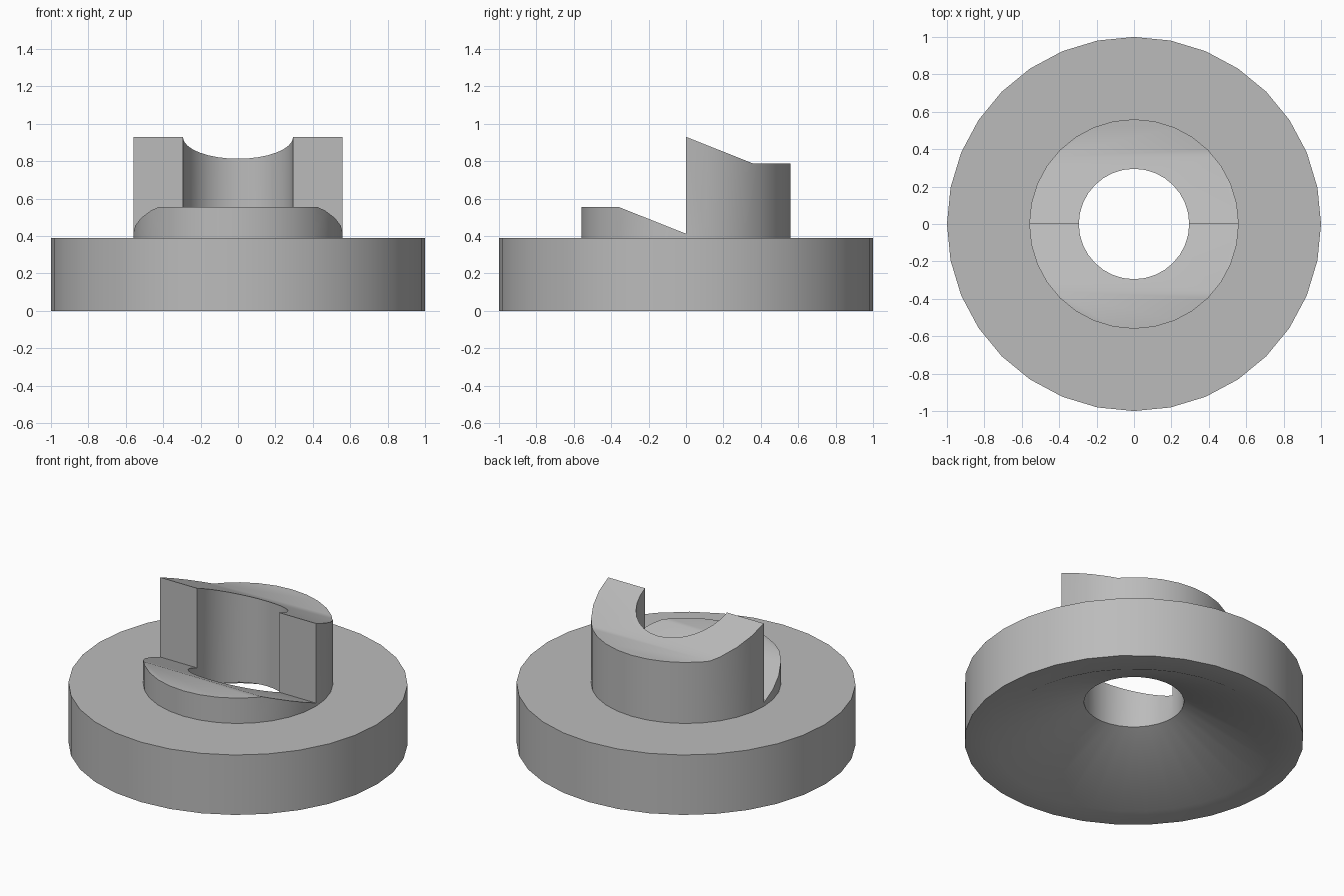
import bpy, bmesh
from math import radians, tau
from mathutils import Matrix

if "Cube" in bpy.data.objects:
    bpy.data.objects.remove(bpy.data.objects["Cube"])

SEGMENTS = 32
BORE, COLLAR, FLANGE = 0.295, 0.56, 1.0

grey = bpy.data.materials.new("plain grey")
grey.use_nodes = True
grey.diffuse_color = (0.5, 0.5, 0.5, 1)
grey.node_tree.nodes["Principled BSDF"].inputs["Base Color"].default_value = grey.diffuse_color


def make_object(name, bm):
    bmesh.ops.recalc_face_normals(bm, faces=bm.faces)
    mesh = bpy.data.meshes.new(name)
    bm.to_mesh(mesh)
    bm.free()
    mesh.materials.append(grey)
    obj = bpy.data.objects.new(name, mesh)
    bpy.context.collection.objects.link(obj)
    return obj


def lathe(name, profile):
    """Revolve a closed (radius, height) profile around z."""
    bm = bmesh.new()
    rings = []
    for i in range(SEGMENTS):
        turn = Matrix.Rotation(tau * i / SEGMENTS, 3, "Z")
        rings.append([bm.verts.new(turn @ Matrix.Identity(3).col[0] * r
                                   + Matrix.Identity(3).col[2] * z) for r, z in profile])
    n = len(profile)
    for i in range(SEGMENTS):
        a, b = rings[i], rings[(i + 1) % SEGMENTS]
        for j in range(n):
            k = (j + 1) % n
            bm.faces.new((a[j], b[j], b[k], a[k]))
    return make_object(name, bm)


def prism(name, profile, half_width):
    """Extrude a closed (y, z) profile along x."""
    bm = bmesh.new()
    face = bm.faces.new([bm.verts.new((-half_width, y, z)) for y, z in profile])
    side = bmesh.ops.extrude_face_region(bm, geom=[face])
    verts = [v for v in side["geom"] if isinstance(v, bmesh.types.BMVert)]
    bmesh.ops.translate(bm, verts=verts, vec=(2 * half_width, 0, 0))
    return make_object(name, bm)


# Flange with a conical recess underneath, and a tall bored collar on top
hub = lathe("flanged_hub", [
    (BORE, 0.26), (0.84, 0), (FLANGE, 0), (FLANGE, 0.39),
    (COLLAR, 0.39), (COLLAR, 1.1), (BORE, 1.1)])

# Stepped ramp cut: low front half, high back half, upright face between
cutter = prism("ramp_cutter", [
    (-0.8, 0.555), (-0.36, 0.555), (0, 0.412), (0, 0.93),
    (0.36, 0.787), (0.8, 0.787), (0.8, 1.3), (-0.8, 1.3)], 0.8)
cutter.hide_render = True

cut = hub.modifiers.new("ramp cut", "BOOLEAN")
cut.operation = "DIFFERENCE"
cut.solver = "EXACT"
cut.object = cutter

bpy.ops.object.select_all(action="DESELECT")
hub.select_set(True)
bpy.context.view_layer.objects.active = hub
bpy.ops.object.modifier_apply(modifier=cut.name)
bpy.data.objects.remove(cutter)
bpy.ops.object.shade_smooth_by_angle(angle=radians(30))
